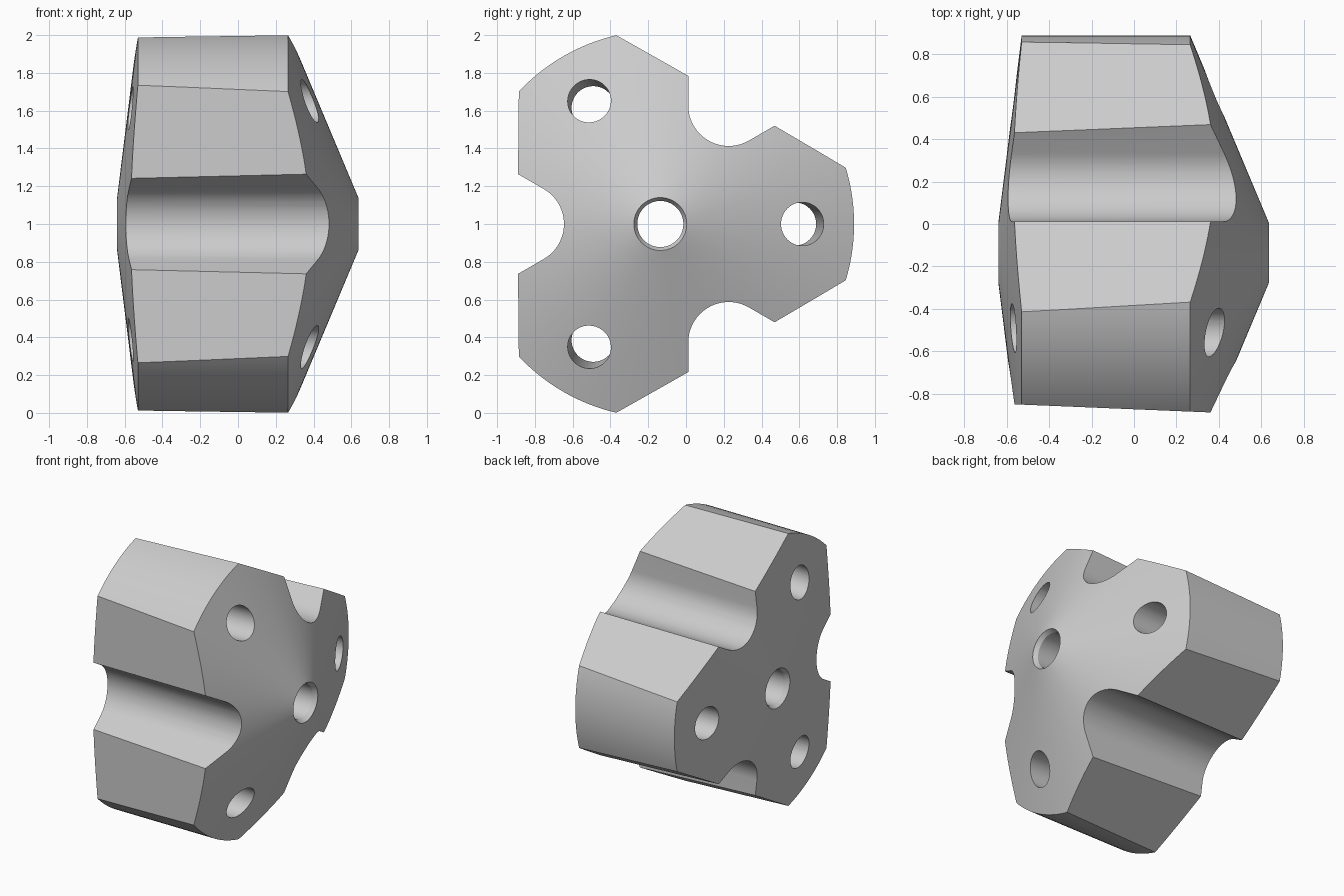
import bpy, bmesh
from math import radians, tan, sin, cos
from mathutils import Matrix, Vector

if "Cube" in bpy.data.objects:
    bpy.data.objects.remove(bpy.data.objects["Cube"], do_unlink=True)

AXIS = Matrix.Translation((0, -0.136, 1.0))   # the hub axis runs along x
DRAFT = 0.0415                                # outward lean per unit of x

grey = bpy.data.materials.new("plain grey")
grey.use_nodes = True
colour = (0.6, 0.6, 0.6, 1)
grey.diffuse_color = colour
grey.node_tree.nodes["Principled BSDF"].inputs["Base Color"].default_value = colour


def skin(name, rings, turn=0, caps=True):
    """Join matching rings of points into a solid, turned about the hub axis."""
    bm = bmesh.new()
    loops = [[bm.verts.new(p) for p in ring] for ring in rings]
    n = len(loops[0])
    pairs = list(zip(loops, loops[1:]))
    if caps:
        bm.faces.new(loops[0])
        bm.faces.new(loops[-1])
    else:
        pairs.append((loops[-1], loops[0]))
    for a, b in pairs:
        for i in range(n):
            j = (i + 1) % n
            bm.faces.new((a[i], a[j], b[j], b[i]))
    bmesh.ops.recalc_face_normals(bm, faces=bm.faces)
    bm.transform(AXIS @ Matrix.Rotation(radians(turn), 4, 'X'))
    mesh = bpy.data.meshes.new(name)
    bm.to_mesh(mesh)
    bm.free()
    mesh.materials.append(grey)
    obj = bpy.data.objects.new(name, mesh)
    bpy.context.collection.objects.link(obj)
    return obj


def circle(x, radius, n, offset=0.0):
    return [Vector((x, offset + radius * cos(radians(360 * i / n)),
                    radius * sin(radians(360 * i / n)))) for i in range(n)]


def notch_ring(x):
    """Flat side with a flared, round-bottomed groove in its middle."""
    flat = 0.738 + DRAFT * x
    centre, radius = 0.724, 0.214
    lip = radius * sin(radians(60)) + (flat - centre + radius / 2) * tan(radians(30))
    half = [(1.6, 1.2), (flat, 1.2), (flat, lip)]
    groove = [(centre - radius * cos(radians(a)), radius * sin(radians(a)))
              for a in range(60, -61, -5)]
    pts = half + groove + [(u, -t) for u, t in reversed(half)]
    return [Vector((x, u, t)) for u, t in pts]


# Body: turned double cone with a chamfered centre bore
profile = [(0.637, 0.14), (0.265, 1.026), (-0.53, 1.026), (-0.64, 0.14),
           (-0.61, 0.122), (0.607, 0.122)]
body = skin("hub_body", [circle(x, r, 144) for x, r in profile], caps=False)

# Cutters: three grooved flats, and three leaning bolt holes between them
cutters = []
for k in range(3):
    cutters.append(skin("groove_cutter", [notch_ring(-1), notch_ring(1)], 60 + 120 * k))
    hole = [circle(x, 0.115, 48, 0.735 + 0.045 * x) for x in (-1, 1)]
    cutters.append(skin("bolt_hole_cutter", hole, 120 * k))

bpy.ops.object.select_all(action='DESELECT')
bpy.context.view_layer.objects.active = body
body.select_set(True)
for cutter in cutters:
    cutter.hide_render = True
    mod = body.modifiers.new("cut", 'BOOLEAN')
    mod.operation = 'DIFFERENCE'
    mod.solver = 'EXACT'
    mod.object = cutter
    bpy.ops.object.modifier_apply(modifier=mod.name)
    bpy.data.objects.remove(cutter, do_unlink=True)

bpy.ops.object.shade_smooth_by_angle(angle=radians(20))
